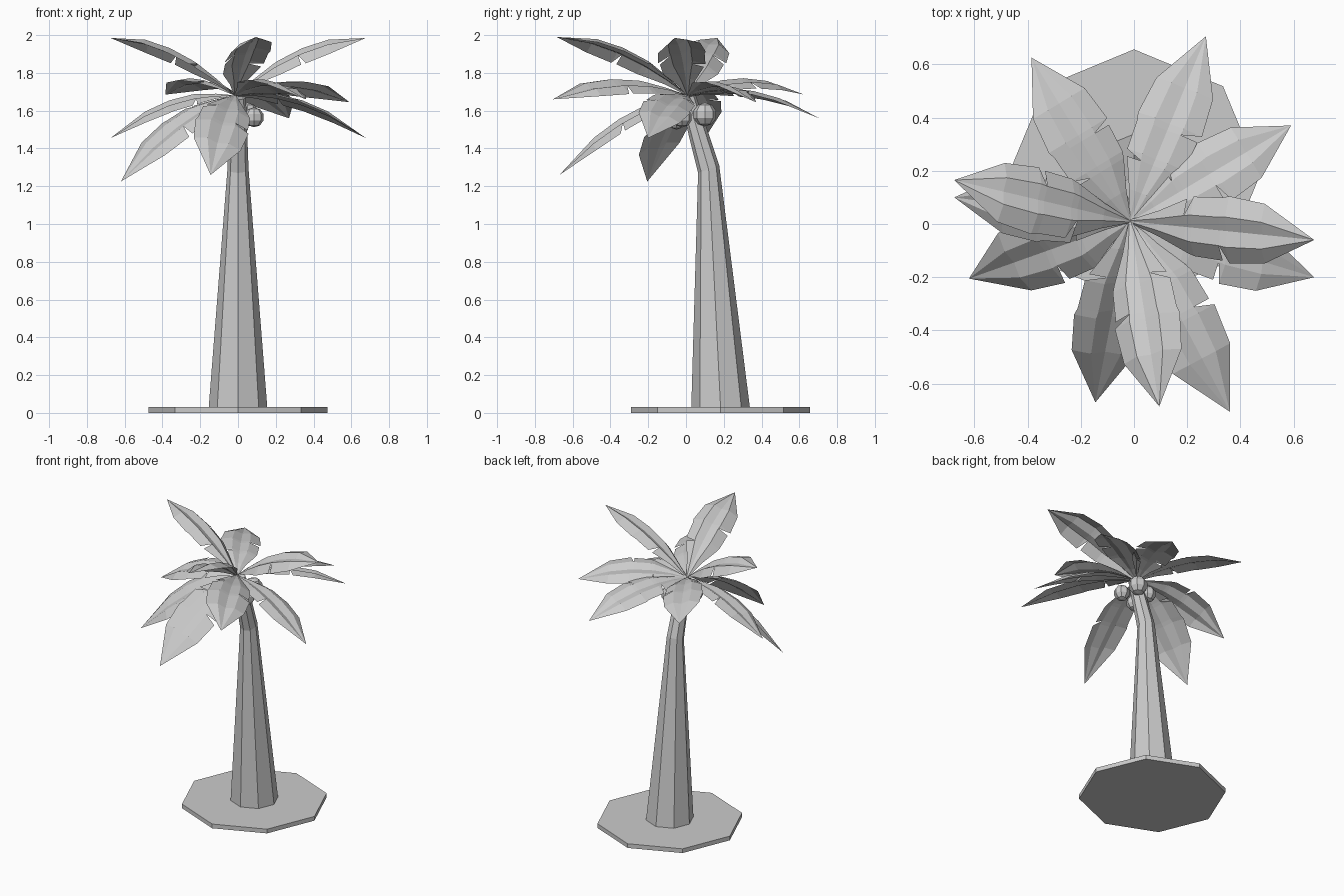
import bpy, bmesh, math
from mathutils import Vector, Matrix

if "Cube" in bpy.data.objects:
    bpy.data.objects.remove(bpy.data.objects["Cube"])

grey = bpy.data.materials.new("grey")
grey.diffuse_color = (0.6, 0.6, 0.6, 1)
grey.use_nodes = True
grey.node_tree.nodes["Principled BSDF"].inputs["Base Color"].default_value = grey.diffuse_color


def finish(name, bm, solid=True):
    if solid:
        bmesh.ops.recalc_face_normals(bm, faces=bm.faces)
    me = bpy.data.meshes.new(name)
    bm.to_mesh(me)
    bm.free()
    me.materials.append(grey)
    ob = bpy.data.objects.new(name, me)
    bpy.context.collection.objects.link(ob)
    return ob


def loft(name, rings, sides=8):
    """Closed tube through rings of (centre y, z, radius, tilt in y)."""
    bm = bmesh.new()
    loops = []
    for y, z, r, tilt in rings:
        loop = []
        for i in range(sides):
            a = 2 * math.pi * i / sides
            s = math.sin(a)
            loop.append(bm.verts.new((r * math.cos(a), y + r * s, z + tilt * s)))
        loops.append(loop)
    for a, b in zip(loops, loops[1:]):
        for i in range(sides):
            j = (i + 1) % sides
            bm.faces.new((a[i], a[j], b[j], b[i]))
    bm.faces.new(loops[0][::-1])
    bm.faces.new(loops[-1])
    return finish(name, bm)


# Ground disc and bent trunk
loft("base_disc", [(0.183, 0, 0.473, 0), (0.183, 0.03, 0.473, 0)])
loft("trunk", [(0.183, 0.03, 0.155, 0), (0.12, 1.29, 0.056, 0.02),
               (0.01, 1.67, 0.042, 0.012)])

# Coconuts under the crown
for x, y, z, r in [(0.05, 0.10, 1.58, 0.063), (0.085, -0.02, 1.565, 0.053),
                   (-0.06, 0.07, 1.57, 0.053), (-0.04, -0.05, 1.55, 0.05)]:
    bm = bmesh.new()
    bmesh.ops.create_uvsphere(bm, u_segments=8, v_segments=5, radius=r,
                              matrix=Matrix.Translation((x, y, z)))
    finish("coconut", bm)

# Frond stations: (position along the rib, half width)
STATIONS = [(0, 0.006), (0.15, 0.05), (0.30, 0.105), (0.335, 0.115),
            (0.49, 0.122), (0.525, 0.13), (0.72, 0.115), (1, 0)]
CROWN = Vector((-0.015, 0.01, 1.68))


def frond(tip, roll, hand=1, wide=1.0, droop=0.05):
    """Arched leaf with a creased rib and a slit per side; roll is in degrees."""
    tip = Vector(tip)
    d = tip - CROWN
    flat = Vector((d.y, -d.x, 0)).normalized()
    rise = flat.cross(d).normalized()
    a = math.radians(roll)
    side = flat * math.cos(a) - rise * math.sin(a)
    up = rise * math.cos(a) + flat * math.sin(a)
    bm = bmesh.new()
    rib, rows = [], {1: [], -1: []}
    for t, w in STATIONS:
        w *= wide
        p = CROWN + d * t + Vector((0, 0, 0.25 * t * (1 - t)))
        v = bm.verts.new(p)
        rib.append(v)
        for s in (1, -1):
            if w == 0:
                rows[s].append((v, v))
            else:
                ridge = bm.verts.new(p + side * s * w * 0.45 + up * w * 0.13)
                edge = bm.verts.new(p + side * s * w - up * w * droop)
                rows[s].append((ridge, edge))
    for s in (1, -1):
        row = rows[s]
        slit = 4 if s == hand else 2
        for i in range(len(rib) - 1):
            (r0, e0), (r1, e1) = row[i], row[i + 1]
            # The slit is a wedge that narrows towards the ridge
            outer = (r0, r1, e1) if i == slit else (r0, r1, e1, e0)
            for f in ((rib[i], rib[i + 1], r1, r0), outer):
                f = list(dict.fromkeys(f))
                bm.faces.new(f if s > 0 else f[::-1])
    bm.normal_update()
    if sum(f.normal.dot(up) for f in bm.faces) < 0:
        bmesh.ops.reverse_faces(bm, faces=bm.faces)
    finish("frond", bm, solid=False)


# Upper ring
for tip in [(0.677, -0.06, 1.985), (0.095, -0.685, 1.99), (-0.675, 0.165, 1.985)]:
    frond(tip, 15, droop=0.18)
# Middle ring
frond((0.27, 0.705, 1.56), -8)
frond((0.59, 0.37, 1.645), -15)
frond((-0.385, 0.625, 1.685), 10)
frond((0.36, -0.705, 1.66), -15, -1, 1.1)
# Lower ring
frond((0.677, -0.20, 1.455), -15)
frond((-0.675, 0.10, 1.455), -15)
frond((-0.145, -0.67, 1.26), -18, -1, 1.12)
frond((-0.62, -0.205, 1.225), -18, -1, 1.12)
